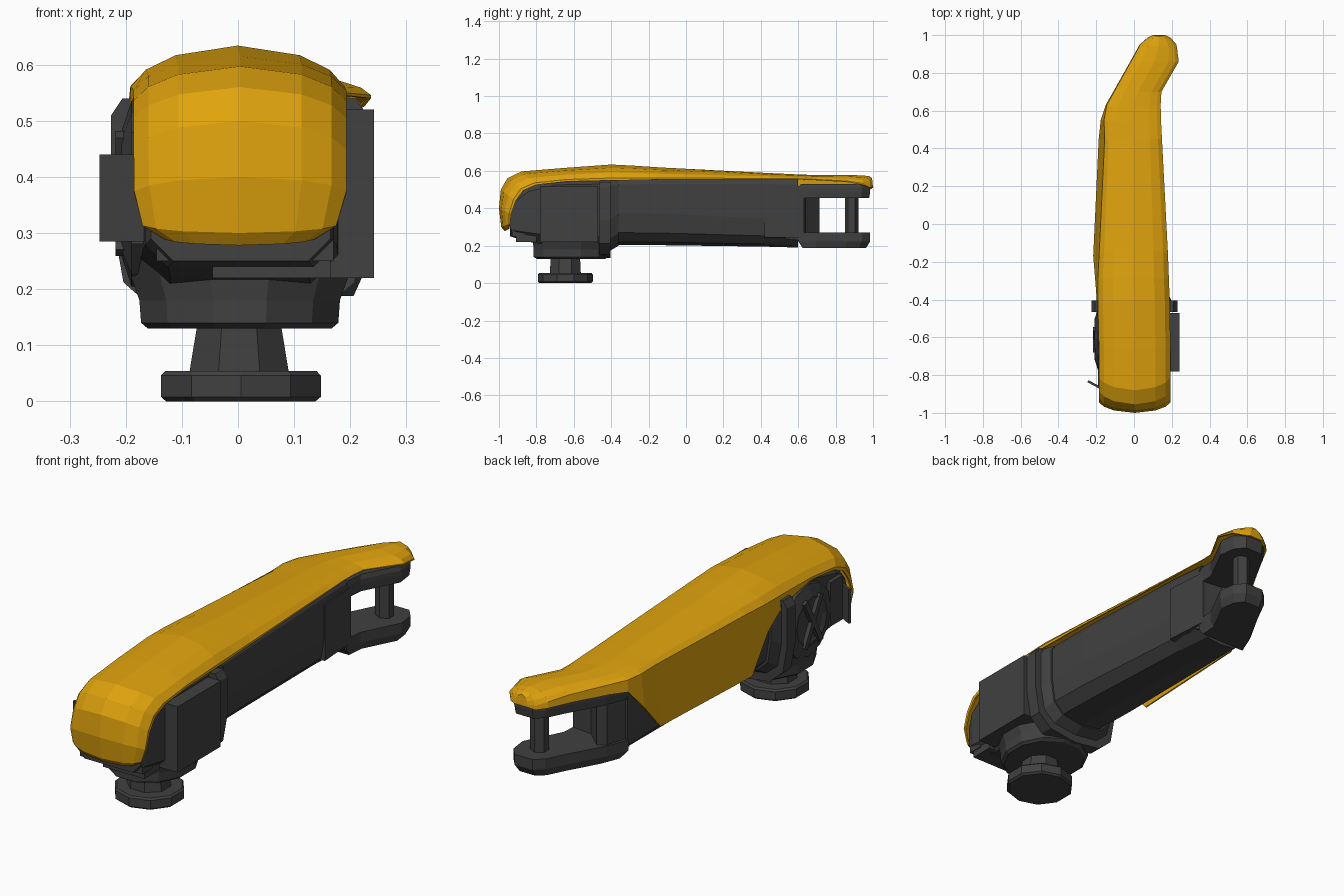
import bpy, bmesh, math
from mathutils import Matrix, Vector

if "Cube" in bpy.data.objects:
    bpy.data.objects.remove(bpy.data.objects["Cube"])


def mat(name, c):
    m = bpy.data.materials.new(name)
    m.diffuse_color = (*c, 1)
    m.use_nodes = True
    m.node_tree.nodes["Principled BSDF"].inputs["Base Color"].default_value = m.diffuse_color
    return m


YELLOW = mat("yellow_paint", (0.74, 0.365, 0.004))
DARK = mat("dark_grey", (0.052, 0.052, 0.052))


def add(name, verts, faces, m=DARK, fix=True):
    me = bpy.data.meshes.new(name)
    me.from_pydata(verts, [], faces)
    if fix:
        bm = bmesh.new()
        bm.from_mesh(me)
        bmesh.ops.recalc_face_normals(bm, faces=bm.faces)
        bm.to_mesh(me)
        bm.free()
    me.materials.append(m)
    ob = bpy.data.objects.new(name, me)
    bpy.context.collection.objects.link(ob)
    return ob


def loft(name, rings, m=DARK):
    """Closed rings joined in order, capped at both ends."""
    n = len(rings[0])
    v = [p for r in rings for p in r]
    f = [(k * n + i, k * n + (i + 1) % n, (k + 1) * n + (i + 1) % n, (k + 1) * n + i)
         for k in range(len(rings) - 1) for i in range(n)]
    f += [tuple(range(n)), tuple(range(len(v) - n, len(v)))]
    return add(name, v, f, m)


def box(name, x, y, z, rot=0.0, axis='Z'):
    c = Vector((sum(x) / 2, sum(y) / 2, sum(z) / 2))
    h = [abs(k[1] - k[0]) / 2 for k in (x, y, z)]
    r = Matrix.Rotation(rot, 3, axis)
    return loft(name, [[c + r @ Vector((a * h[0], b * h[1], s * h[2]))
                        for a, b in ((-1, -1), (1, -1), (1, 1), (-1, 1))] for s in (-1, 1)])


def lathe(name, cx, cy, prof, n=10):
    """Rings (rx, ry, z) about a vertical axis."""
    return loft(name, [[(cx + rx * math.cos(2 * math.pi * (i + .5) / n),
                         cy + ry * math.sin(2 * math.pi * (i + .5) / n), z) for i in range(n)]
                       for rx, ry, z in prof])


def side_disc(name, side, cy, cz, prof, n=12):
    """Rings (r, x) about a sideways axis."""
    return loft(name, [[(side * x, cy + r * math.cos(2 * math.pi * i / n),
                         cz + r * math.sin(2 * math.pi * i / n)) for i in range(n)] for r, x in prof])


def octo(y, xl, xr, z0, z1, c):
    """Chamfered rectangular ring across y."""
    return [(xl + c, y, z0), (xr - c, y, z0), (xr, y, z0 + c), (xr, y, z1 - c),
            (xr - c, y, z1), (xl + c, y, z1), (xl, y, z1 - c), (xl, y, z0 + c)]


def trough(y, xl, xr, z0, z1, r):
    """Ring with a rounded underside and a flat top, across y."""
    cx, hw = (xl + xr) / 2, (xr - xl) / 2
    pts = [(xr - .02, y, z1), (xl + .02, y, z1), (xl, y, z1 - .03)]
    for i in range(7):
        a = math.pi * i / 6
        c, s = math.cos(a), math.sin(a)
        pts.append((cx - hw * math.copysign(abs(c) ** .7, c), y, z0 + r - r * s ** .7 if s > 1e-6 else z0 + r))
    return pts + [(xr, y, z1 - .03)]


# Yellow shell: rim y, crown y, left x, right x, left rim z, right rim z, crown z
stations = [
    (-.945, -.97, -.13, .135, .29, .29, .278),
    (-.94, -.988, -.17, .175, .315, .315, .30),
    (-.935, -1.0, -.185, .193, .37, .37, .40),
    (-.91, -.99, -.186, .193, .44, .44, .50),
    (-.87, -.955, -.186, .193, .495, .495, .56),
    (-.80, -.88, -.186, .193, .525, .525, .597),
    (-.64, -.66, -.186, .193, .543, .543, .615),
    (-.43, -.40, -.195, .19, .515, .548, .634),
    (-.30, -.28, -.205, .185, .44, .55, .628),
    (-.17, -.13, -.216, .18, .29, .553, .618),
    (.45, .45, -.187, .148, .29, .554, .588),
    (.55, .54, -.176, .143, .41, .555, .584),
    (.63, .62, -.15, .141, .505, .553, .580),
    (.70, .70, -.11, .145, .51, .55, .578),
    (.86, .86, -.02, .237, .51, .54, .578),
    (.95, .94, .03, .225, .505, .525, .576),
    (.985, .98, .07, .195, .50, .51, .572),
    (1.0, .995, .10, .165, .51, .51, .56)]
shape = [(-1, 0), (-1, .15), (-.86, .5), (-.58, .8), (0, 1), (.58, .8), (.86, .5), (1, .15), (1, 0)]
sv, sf, n = [], [], len(shape)
for yr, yc, xl, xr, zl, zr, zc in stations:
    lean = .12 * (zr - zl)          # the deep left flank leans inward towards the top
    for i, (u, h) in enumerate(shape):
        zb, x0 = (zl, xl) if i == 0 else (zr, xl + lean)
        sv.append(((x0 + xr) / 2 + u * (xr - x0) / 2, yr + (yc - yr) * h, zb + (zc - zb) * h))
for k in range(len(stations) - 1):
    for i in range(n - 1):
        a = k * n + i
        sf.append((a, a + 1, a + n + 1, a + n))
sf.append(tuple(range(len(sv) - n, len(sv))))
shell = add("top_shell", sv, sf, YELLOW, fix=False)
mod = shell.modifiers.new("thickness", 'SOLIDIFY')
mod.thickness, mod.offset = .008, -1

# Main arm beam and head block
loft("arm_beam", [trough(-.44, -.165, .172, .205, .555, .17), trough(-.15, -.17, .166, .203, .56, .17),
                  trough(.42, -.145, .14, .195, .56, .15), trough(.60, -.125, .128, .19, .555, .10)])
loft("head_block", [octo(-.94, -.155, .165, .25, .42, .04), octo(-.91, -.165, .175, .24, .48, .04),
                    octo(-.84, -.17, .178, .22, .54, .05), octo(-.7, -.173, .18, .2, .575, .05),
                    octo(-.42, -.175, .178, .2, .58, .05)])
box("nose_bar", (-.145, .17), (-.93, -.86), (.25, .31))
box("nose_block", (-.045, .165), (-.91, -.8), (.22, .27))

# Collar between head and arm
loft("collar", [trough(y, -.226, .23, .135, .54, .2) for y in (-.465, -.405)])
loft("collar_lip", [trough(y, -w, w, z, .55, .17) for y, w, z in ((-.41, .2, .17), (-.36, .178, .2))])

# Side housing on the right
box("side_housing", (.15, .242), (-.78, -.47), (.22, .52))

# Left joint cover, crossed struts and fin
side_disc("left_joint_cover", -1, -.61, .37, [(.17, .1), (.165, .19), (.11, .208), (.09, .2)])
for i, a in enumerate((-.5, .5)):
    box(f"left_strut_{i}", (-.218, -.18), (-.625, -.6), (.25, .49), rot=a, axis='X')
box("left_fin", (-.25, -.15), (-.862, -.85), (.285, .44), rot=-.5)
box("left_front_block", (-.19, -.12), (-.86, -.77), (.28, .48))

# Bowl, neck and foot disc
lathe("bowl", 0.003, -.615, [(.17, .19, .13), (.182, .207, .14), (.185, .207, .18), (.22, .215, .275)], 12)
lathe("neck", 0.002, -.645, [(.098, .09, .04), (.08, .085, .14)], 8)
lathe("foot_disc", 0.005, -.645, [(.14, .138, 0), (.15, .147, .008), (.15, .147, .046), (.142, .14, .054)], 10)

# Fork: two matching plates, web and pin
outline = [(-.13, .60), (-.09, .70), (0, .86), (.045, .95), (.085, .985), (.175, .985),
           (.212, .94), (.222, .86), (.135, .69), (.128, .60)]


def plate(name, z0, z1, inset_low, inset_high):
    def ring(z, s):
        return [(.09 + (x - .09) * s, .8 + (y - .8) * s, z) for x, y in outline]
    mid0, mid1 = z0 + .035, z1 - .02
    loft(name, [ring(z0, inset_low), ring(mid0, 1), ring(mid1, 1), ring(z1, inset_high)])


plate("fork_upper", .455, .53, .97, .93)
plate("fork_lower", .188, .27, .88, 1)
loft("fork_web", [[(-.12, .58, z), (-.085, .69, z), (-.05, .715, z), (.03, .64, z), (.11, .63, z), (.128, .58, z)]
                  for z in (.23, .52)])
lathe("fork_pin", .12, .885, [(.04, .036, .25), (.04, .036, .48)], 6)

# Cover by the fork on the right
loft("fork_side_cover", [[(.08, y, .235), (x, y, .245), (x, y, .50), (.08, y, .51)]
                         for y, x in ((.42, .145), (.63, .13))])
